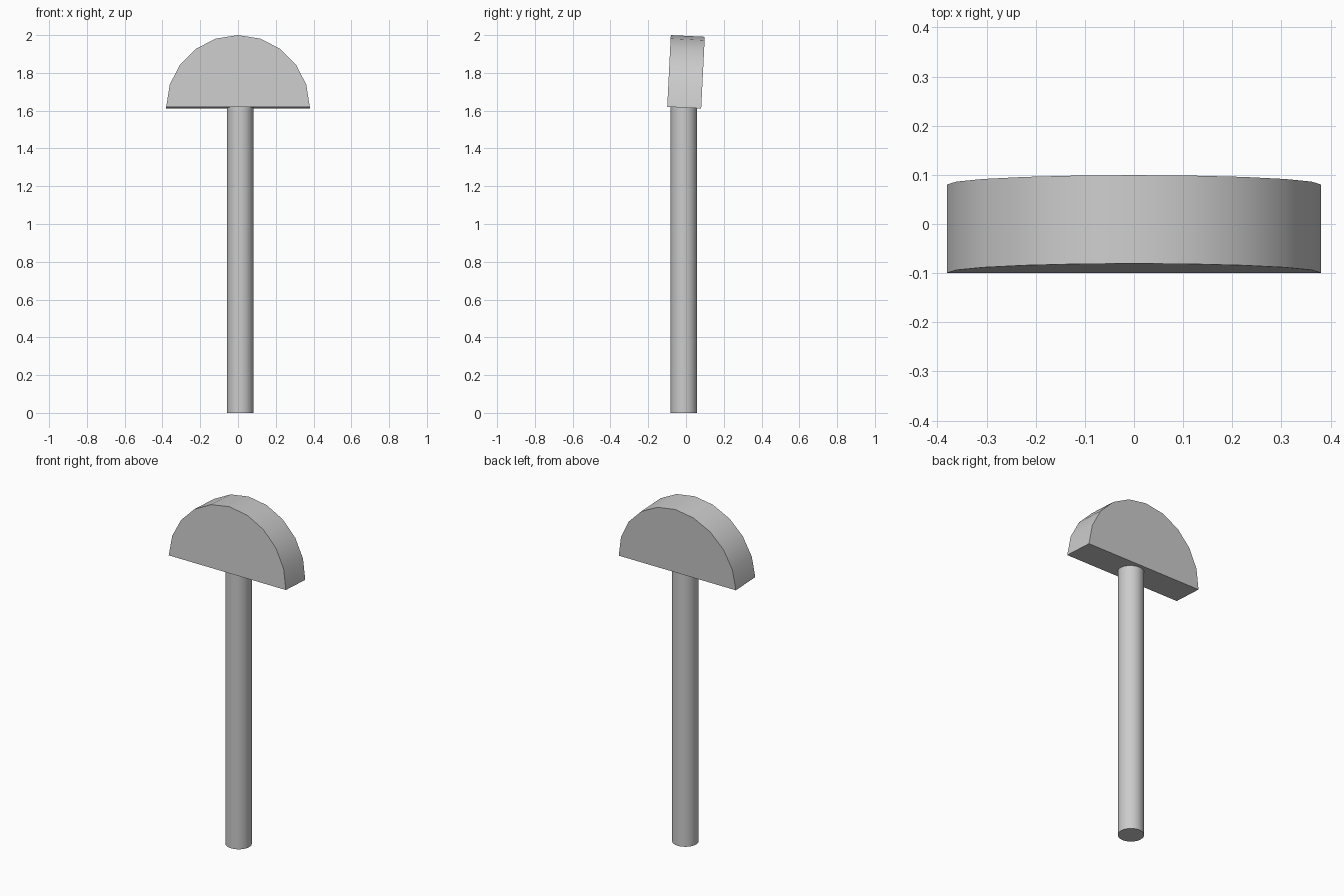
import bpy, bmesh
from math import pi, cos, sin, radians

if "Cube" in bpy.data.objects:
    bpy.data.objects.remove(bpy.data.objects["Cube"])

RADIUS, DEPTH, STEPS = 0.38, 0.18, 10
TILT = 0.05


def smooth(obj):
    bpy.ops.object.select_all(action='DESELECT')
    obj.select_set(True)
    bpy.context.view_layer.objects.active = obj
    bpy.ops.object.shade_smooth_by_angle(angle=radians(30))


# Round post, slightly off centre under the head
bpy.ops.mesh.primitive_cylinder_add(vertices=32, radius=0.07, depth=1.62,
                                    location=(0.012, -0.011, 0.81))
post = bpy.context.object
post.name = "post"
smooth(post)

# Half-disc head: semicircle profile extruded front to back
bm = bmesh.new()
profile = [bm.verts.new((RADIUS * cos(pi * i / STEPS), -DEPTH / 2,
                         RADIUS * sin(pi * i / STEPS))) for i in range(STEPS + 1)]
face = bm.faces.new(profile)
extruded = bmesh.ops.extrude_face_region(bm, geom=[face], use_keep_orig=True)
new_verts = [g for g in extruded["geom"] if isinstance(g, bmesh.types.BMVert)]
bmesh.ops.translate(bm, verts=new_verts, vec=(0, DEPTH, 0))
bmesh.ops.recalc_face_normals(bm, faces=bm.faces)
mesh = bpy.data.meshes.new("half_disc_head")
bm.to_mesh(mesh)
bm.free()

# Lean the head slightly backwards on top of the post
head = bpy.data.objects.new("half_disc_head", mesh)
bpy.context.collection.objects.link(head)
head.location = (0, -0.0095, 1.616)
head.rotation_euler.x = -TILT
smooth(head)
